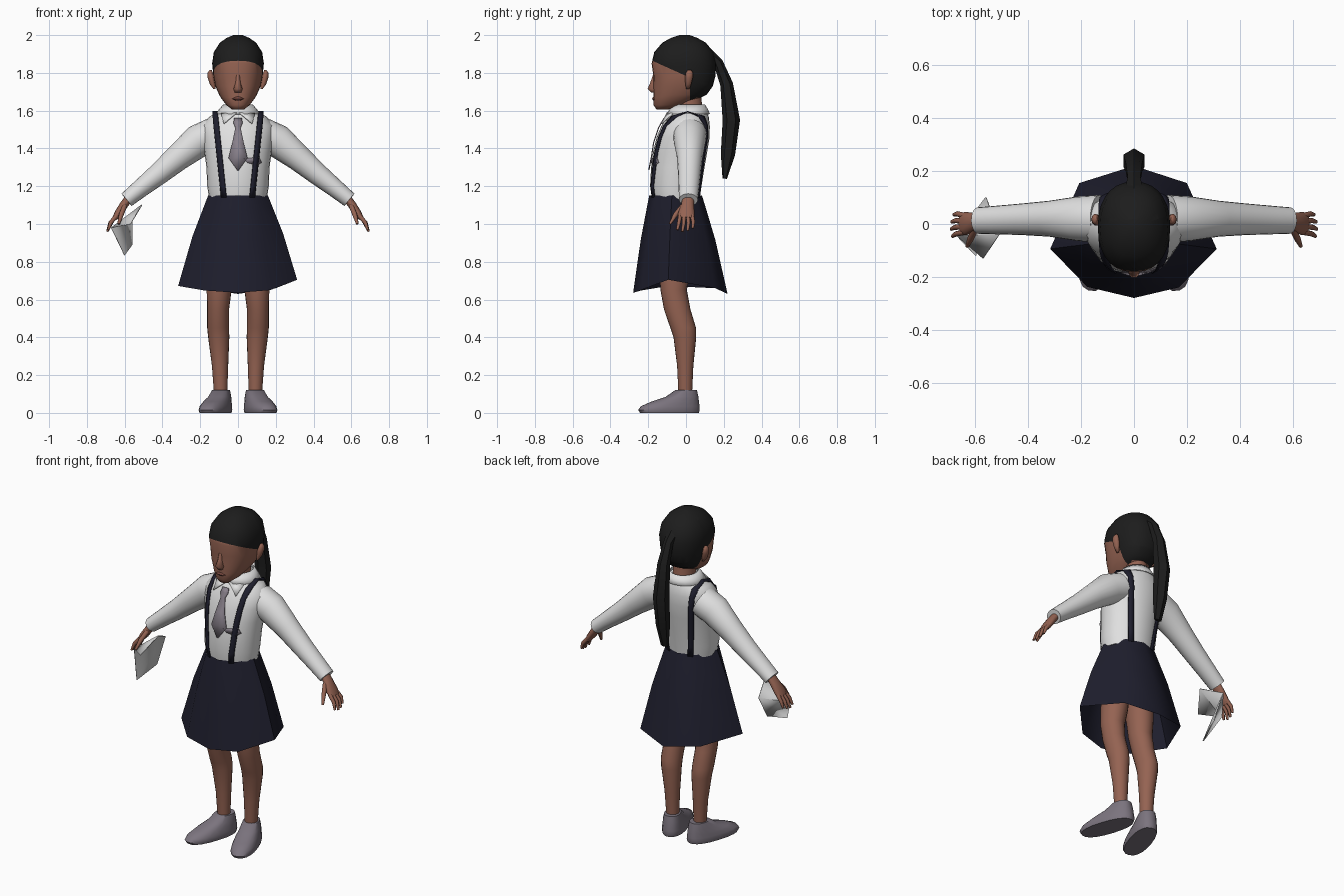
import bpy, bmesh, math
from mathutils import Vector, Matrix

old = bpy.data.objects.get("Cube")
if old:
    bpy.data.objects.remove(old, do_unlink=True)


def material(name, r, g, b):
    m = bpy.data.materials.new(name)
    m.use_nodes = True
    m.diffuse_color = (r, g, b, 1)
    m.node_tree.nodes["Principled BSDF"].inputs["Base Color"].default_value = (r, g, b, 1)
    return m


SKIN = material("brown skin", .30, .125, .085)
LIPS = material("dark lips", .17, .06, .045)
HAIR = material("black hair", .012, .012, .012)
WHITE = material("white shirt", .75, .75, .75)
NAVY = material("navy cloth", .013, .013, .026)
SHOE = material("grey shoe", .20, .175, .21)
TIE = material("grey tie", .25, .22, .26)
PAPER = material("pale paper", .58, .58, .58)


def make(name, verts, faces, mat, mirror=False, thick=0, angle=40):
    me = bpy.data.meshes.new(name)
    me.from_pydata([tuple(v) for v in verts], [], faces)
    bm = bmesh.new()
    bm.from_mesh(me)
    bmesh.ops.recalc_face_normals(bm, faces=bm.faces)
    bm.to_mesh(me)
    bm.free()
    me.materials.append(mat)
    ob = bpy.data.objects.new(name, me)
    bpy.context.collection.objects.link(ob)
    if thick:
        mod = ob.modifiers.new("thickness", 'SOLIDIFY')
        mod.thickness, mod.offset = thick, 0
    if mirror:
        ob.modifiers.new("mirror", 'MIRROR').use_mirror_merge = False
    bpy.ops.object.select_all(action='DESELECT')
    ob.select_set(True)
    bpy.context.view_layer.objects.active = ob
    bpy.ops.object.shade_smooth_by_angle(angle=math.radians(angle))
    return ob


def loft(name, secs, mat, n=20, ref=None, p=1, caps=True, **kw):
    """Skin rings (x, y, z, rx, ry); with ref the rings follow the path."""
    cs = [Vector(s[:3]) for s in secs]
    verts, faces = [], []
    for i, s in enumerate(secs):
        u, v = Vector((1, 0, 0)), Vector((0, 1, 0))
        if ref:
            t = (cs[min(i + 1, len(cs) - 1)] - cs[max(i - 1, 0)]).normalized()
            r = Vector(ref)
            v = (r - t * r.dot(t)).normalized()
            u = v.cross(t)
        for k in range(n):
            a = 2 * math.pi * k / n
            c, d = math.cos(a), math.sin(a)
            verts.append(cs[i] + u * s[3] * math.copysign(abs(c) ** p, c)
                         + v * s[4] * math.copysign(abs(d) ** p, d))
    for i in range(len(secs) - 1):
        for k in range(n):
            j = (k + 1) % n
            faces.append((i * n + k, i * n + j, i * n + n + j, i * n + n + k))
    if caps:
        faces += [tuple(range(n)), tuple(range(len(verts) - n, len(verts)))]
    return make(name, verts, faces, mat, **kw)


def stack(rows):
    """Rows of (z, front y, back y, half width) to centred rings."""
    return [(0, (f + b) / 2, z, w, (b - f) / 2) for z, f, b, w in rows]


# Head, cut along the hairline and coloured by region
head = loft("head", stack([
    (1.605, -.155, -.10, .03), (1.63, -.172, 0, .062), (1.67, -.172, .08, .092),
    (1.685, -.172, .11, .10), (1.73, -.174, .142, .12), (1.78, -.172, .155, .13),
    (1.85, -.182, .16, .137), (1.91, -.168, .146, .128), (1.96, -.125, .105, .096),
    (1.985, -.08, .06, .06), (2.0, -.035, .02, .025)]), SKIN, n=28, p=.88, angle=60)
head.data.materials.append(HAIR)
bm = bmesh.new()
bm.from_mesh(head.data)
brow, brow_n = Vector((0, -.18, 1.865)), Vector((0, .45, 1))
for co, no in ((brow, brow_n), (Vector((0, .02, 1.7)), Vector((0, 1, 0)))):
    bmesh.ops.bisect_plane(bm, geom=bm.verts[:] + bm.edges[:] + bm.faces[:],
                           plane_co=co, plane_no=no, dist=.0005)
for f in bm.faces:
    c = f.calc_center_median()
    f.material_index = int((c - brow).dot(brow_n) > 0 or (c.y > .02 and c.z > 1.66))
bm.to_mesh(head.data)
bm.free()

loft("nose", [(0, -.165, 1.695, .018, .02), (0, -.17, 1.715, .024, .035),
              (0, -.165, 1.75, .014, .025), (0, -.165, 1.79, .01, .01)], SKIN, n=10, angle=60)
loft("lips", [(0, -.165, 1.652, .012, .008), (0, -.168, 1.663, .032, .012),
              (0, -.165, 1.674, .012, .008)], LIPS, n=12)
loft("ears", [(.125, .01, 1.715, .006, .01), (.135, .012, 1.74, .014, .016),
              (.143, .015, 1.775, .018, .022), (.147, .018, 1.8, .014, .02),
              (.145, .018, 1.815, .006, .01)], SKIN, n=10, mirror=True, angle=60)
loft("neck", [(0, .02, 1.55, .07, .075), (0, .015, 1.62, .062, .07),
              (0, .01, 1.7, .06, .07)], SKIN)
loft("ponytail", [(0, .11, 1.9, .035, .04), (0, .17, 1.855, .026, .028),
                  (0, .215, 1.74, .034, .036), (0, .24, 1.55, .046, .046),
                  (0, .222, 1.37, .038, .04), (0, .205, 1.24, .012, .025)],
     HAIR, n=6, ref=(1, 0, 0), angle=35)

# Shirt
torso = [(1.13, -.18, .072, .152), (1.2, -.19, .082, .163), (1.3, -.185, .098, .167),
         (1.38, -.175, .112, .178), (1.46, -.155, .125, .19), (1.52, -.13, .126, .19),
         (1.57, -.1, .12, .15), (1.6, -.075, .108, .09), (1.62, -.06, .095, .07)]
loft("shirt", stack(torso), WHITE, n=28, angle=60)
loft("sleeves", [(.13, .02, 1.475, .088, .09), (.21, .02, 1.44, .088, .085),
                 (.32, .02, 1.35, .07, .068), (.42, .018, 1.265, .058, .06),
                 (.52, .015, 1.185, .048, .054), (.59, .013, 1.128, .042, .05)],
     WHITE, ref=(0, 1, 0), mirror=True, angle=60)
loft("collar", [(0, .012, 1.582, .118, .112), (0, .014, 1.605, .098, .1),
                (0, .016, 1.632, .076, .082)], WHITE, caps=False, thick=.006)


def on_torso(x, z, side=-1, gap=.008):
    """Point lying just off the front (-1) or back (1) of the shirt."""
    for a, b in zip(torso, torso[1:]):
        if a[0] <= z <= b[0]:
            t = (z - a[0]) / (b[0] - a[0])
            _, f, k, w = [p + (q - p) * t for p, q in zip(a, b)]
            s = math.sqrt(max(0, 1 - (x / w) ** 2))
            return Vector((x, (f + k) / 2 + side * (s * (k - f) / 2 + gap), z))


def plate(name, outline, mat, gap, mirror=False):
    make(name, [on_torso(x, z, -1, gap) for x, z in outline],
         [tuple(range(len(outline)))], mat, mirror, .005)


plate("collar_points", [(.004, 1.59), (.09, 1.585), (.075, 1.53)], WHITE, .016, True)

# Tie: half outline mirrored, in horizontal strips
half = [(.02, 1.56), (.024, 1.535), (.014, 1.51), (.03, 1.43), (.05, 1.35), (.004, 1.285)]
verts = [on_torso(s * x, z, -1, .011) for x, z in half for s in (-1, 1)]
make("tie", verts, [(i, i + 1, i + 3, i + 2) for i in range(0, 10, 2)], TIE, thick=.006)
plate("tie_tail", [(.03, 1.345), (.11, 1.355), (.125, 1.325), (.1, 1.31), (.05, 1.325)],
      TIE, .009)

# Braces: up the front, over the shoulder and down the back
heights = [1.14, 1.2, 1.26, 1.32, 1.38, 1.46, 1.52, 1.57]


def brace_side(side, dx):
    return [on_torso(.075 + .045 * (z - 1.14) / .43 + dx, z, side) for z in heights]


rails = [brace_side(-1, dx) + [Vector((.12 + dx, .01, 1.595))] + brace_side(1, dx)[::-1]
         for dx in (-.014, .014)]
m = len(rails[0])
make("braces", rails[0] + rails[1], [(i, i + 1, m + i + 1, m + i) for i in range(m - 1)],
     NAVY, mirror=True, thick=.006)

# Skirt: eight-cornered flared hem, open below
hem = [(.313, -.094, .705), (.2, .155, .66), (0, .22, .63), (-.207, .155, .66),
       (-.317, -.094, .672), (-.177, -.238, .648), (0, -.28, .636), (.17, -.24, .65)]
waist = [Vector((.16 * math.cos(a), -.055 + .14 * math.sin(a), 1.15))
         for a in (math.radians(d) for d in (-8, 50, 90, 130, 188, 230, 270, 310))]
verts = []
for t, bulge in ((0, 0), (.12, .02), (.45, .07), (1, 0)):
    for w, h in zip(waist, hem):
        q = w.lerp(Vector(h), t)
        out = Vector((h[0] - w.x, h[1] - w.y, 0))
        verts.append(q + out * bulge)
make("skirt", verts, [(r * 8 + k, r * 8 + (k + 1) % 8, r * 8 + 8 + (k + 1) % 8, r * 8 + 8 + k)
                      for r in range(3) for k in range(8)], NAVY, angle=50)

# Legs and shoes
loft("legs", [(.08, -.05, .98, .075, .085), (.092, -.06, .75, .074, .08),
              (.1, -.065, .65, .066, .07), (.105, -.047, .55, .058, .07),
              (.105, -.015, .45, .058, .068), (.102, -.006, .4, .056, .06),
              (.095, -.004, .25, .043, .043), (.092, -.004, .1, .035, .036)],
     SKIN, mirror=True, angle=60)
shoes = loft("shoes", stack([(0, -.255, .07, .066), (.015, -.265, .075, .07),
                             (.035, -.25, .074, .068), (.06, -.19, .07, .062),
                             (.085, -.11, .066, .055), (.12, -.058, .058, .045)]),
             SHOE, p=.85, mirror=True, angle=50)
shoes.data.transform(Matrix.Translation((.09, 0, 0)) @ Matrix.Rotation(math.radians(18), 4, 'Z'))

# Hands: palm, four fingers and a forward thumb
loft("palms", [(.575, .012, 1.14, .022, .03), (.605, .008, 1.1, .022, .034),
               (.635, .002, 1.055, .02, .044), (.652, 0, 1.03, .014, .042)],
     SKIN, n=12, ref=(0, 1, 0), mirror=True, angle=60)
for i, name in enumerate(("little", "ring", "middle", "index")):
    y = .032 - .021 * i
    reach = (.8, .95, 1, .9)[i]
    loft(name + "_fingers", [(.642, y, 1.045, .012, .011),
                             (.642 + .034 * reach, y * 1.2, 1.045 - .04 * reach, .011, .01),
                             (.642 + .05 * reach, y * 1.3 - .006, 1.045 - .085 * reach, .006, .007)],
         SKIN, n=8, ref=(0, 1, 0), mirror=True, angle=60)
loft("thumbs", [(.6, -.015, 1.095, .015, .014), (.618, -.055, 1.05, .013, .013),
                (.632, -.085, 1.0, .006, .007)], SKIN, n=8, ref=(1, 0, 0), mirror=True, angle=60)

# Folded sheet held in the right hand
make("folded_paper", [(-.51, -.04, 1.1), (-.57, -.13, 1.0), (-.56, .1, 1.03),
                      (-.67, -.045, .98), (-.56, .02, .89), (-.6, -.12, .835)],
     [(0, 1, 3), (0, 3, 2), (2, 3, 5, 4)], PAPER, thick=.006, angle=20)
